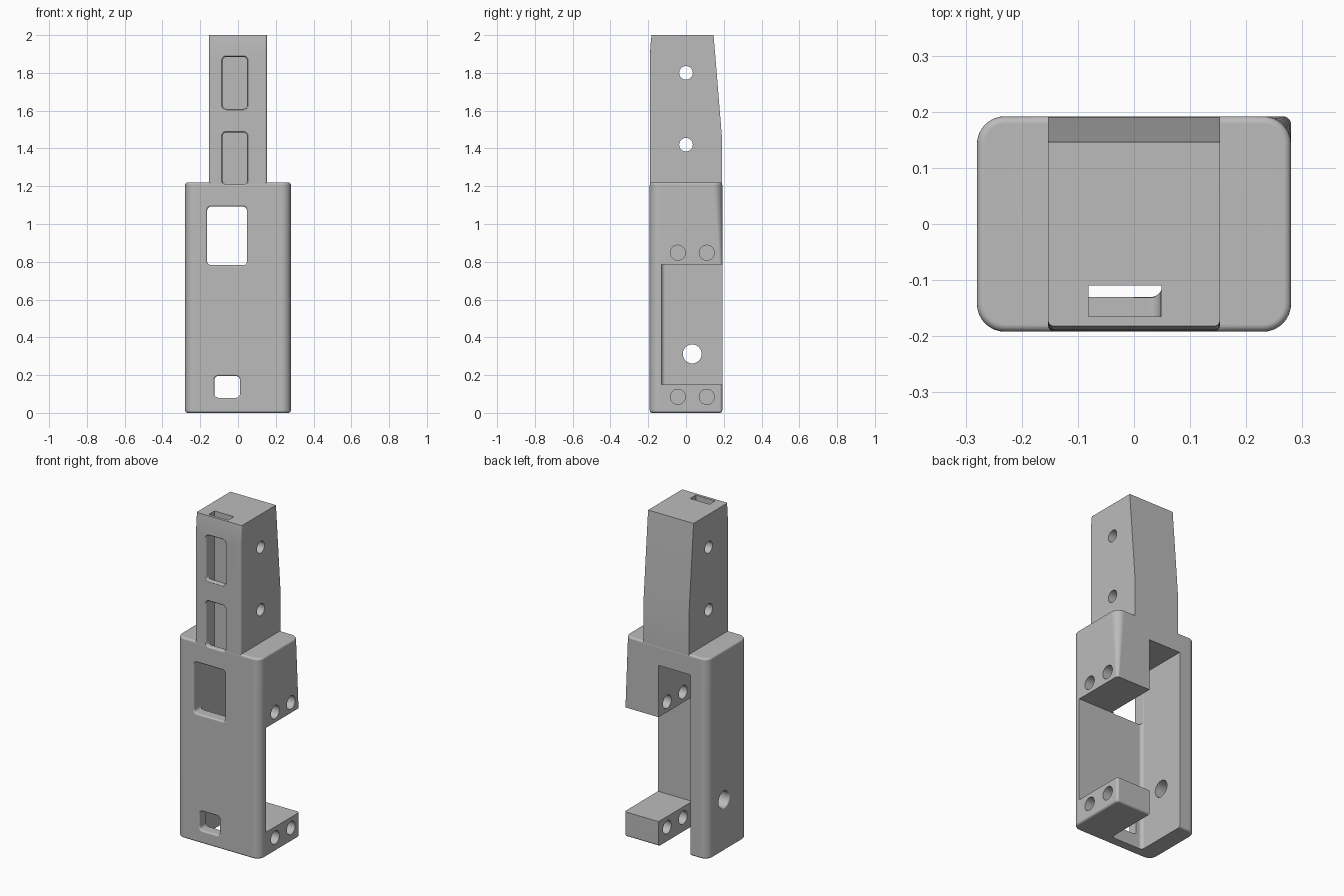
import bpy, bmesh
from math import sin, cos, pi, radians

cube = bpy.data.objects.get("Cube")
if cube:
    bpy.data.objects.remove(cube, do_unlink=True)

grey = bpy.data.materials.new("plain grey")
grey.use_nodes = True
COLOUR = (0.5, 0.5, 0.5, 1)
grey.diffuse_color = COLOUR
grey.node_tree.nodes["Principled BSDF"].inputs["Base Color"].default_value = COLOUR

STEPS = 8
AXES = {"x": lambda p, u, v: (p, u, v),
        "y": lambda p, u, v: (u, p, v),
        "z": lambda p, u, v: (u, v, p)}


def ring(rect, radii, grow=0.0):
    """Rounded rectangle; corner radii in order low-low, high-low, high-high, low-high."""
    u0, u1, v0, v1 = rect
    u0, u1, v0, v1 = u0 - grow, u1 + grow, v0 - grow, v1 + grow
    corners = ((u0, v0, 1, 1), (u1, v0, -1, 1), (u1, v1, -1, -1), (u0, v1, 1, -1))
    points = []
    for i, ((u, v, su, sv), r) in enumerate(zip(corners, radii)):
        if r == 0:
            points.append((u, v))
            continue
        r = max(r + grow, 0.001)
        for k in range(STEPS + 1):
            a = pi + (i + k / STEPS) * pi / 2
            points.append((u + su * r + r * cos(a), v + sv * r + r * sin(a)))
    return points


def loft(name, axis, layers):
    """Closed solid through (position, ring) layers."""
    bm = bmesh.new()
    loops = [[bm.verts.new(AXES[axis](p, u, v)) for u, v in pts] for p, pts in layers]
    n = len(loops[0])
    for a, b in zip(loops, loops[1:]):
        for i in range(n):
            j = (i + 1) % n
            bm.faces.new((a[i], a[j], b[j], b[i]))
    bm.faces.new(loops[0])
    bm.faces.new(loops[-1])
    bmesh.ops.recalc_face_normals(bm, faces=bm.faces)
    mesh = bpy.data.meshes.new(name)
    bm.to_mesh(mesh)
    bm.free()
    mesh.materials.append(grey)
    obj = bpy.data.objects.new(name, mesh)
    bpy.context.collection.objects.link(obj)
    return obj


def prism(name, axis, start, end, rect, radii=(0, 0, 0, 0)):
    pts = ring(rect, radii)
    return loft(name, axis, [(start, pts), (end, pts)])


def hole(name, axis, start, end, u, v, r):
    return prism(name, axis, start, end, (u - r, u + r, v - r, v + r), (r,) * 4)


def flared(name, axis, face, end, rect, r, lip):
    """Cutter whose mouth at the given face has a rounded lip."""
    layers = [(face - 0.1, ring(rect, (r,) * 4, lip))]
    for k in range(5):
        a = k / 4 * pi / 2
        layers.append((face + lip * (1 - cos(a)), ring(rect, (r,) * 4, lip * (1 - sin(a)))))
    layers.append((end, ring(rect, (r,) * 4)))
    return loft(name, axis, layers)


def combine(target, other, operation):
    mod = target.modifiers.new(other.name, "BOOLEAN")
    mod.operation, mod.solver, mod.object = operation, "EXACT", other
    bpy.context.view_layer.objects.active = target
    bpy.ops.object.modifier_apply(modifier=mod.name)
    bpy.data.objects.remove(other, do_unlink=True)


# Main body: rounded block with soft rims; one back corner sharpens downward
BODY = (-0.28, 0.28, -0.192, 0.192)
TOP, RIM = 1.22, 0.013
sharp, soft = (0.05, 0.05, 0.015, 0.05), (0.05,) * 4
arc = [(RIM * (1 - sin(k * pi / 8)), -RIM * (1 - cos(k * pi / 8))) for k in range(5)]
arc = [(d, g) for d, g in ((RIM * (1 - sin(k * pi / 8)), RIM * (cos(k * pi / 8) - 1))
                           for k in range(4, -1, -1))]
layers = [(d, ring(BODY, sharp, -RIM + RIM * sin(k * pi / 8)))
          for k in range(5) for d in [RIM * (1 - cos(k * pi / 8))]]
layers.append((0.78, ring(BODY, sharp)))
layers += [(TOP - d, ring(BODY, soft, -RIM + RIM * sin(k * pi / 8)))
           for k in range(4, -1, -1) for d in [RIM * (1 - cos(k * pi / 8))]]
housing = loft("housing", "z", layers)

# Tower: narrow block with a tapered back and slightly rolled front top
tower_sections = ((1.15, -0.191, 0.191), (1.45, -0.191, 0.191), (1.88, -0.191, 0.156),
                  (1.95, -0.188, 0.15), (2.0, -0.182, 0.146))
tower = loft("tower", "z", [(z, ring((-0.153, 0.153, y0, y1), (0.01, 0.01, 0, 0)))
                            for z, y0, y1 in tower_sections])
combine(housing, tower, "UNION")

# Rear channel, side opening and the slot running down the tower
cutters = [
    prism("rear_channel", "z", -0.1, 1.1, (-0.165, 0.05, -0.13, 0.4), (0.02, 0.02, 0, 0)),
    prism("side_opening", "x", 0.0, 0.5, (-0.131, 0.5, 0.15, 0.785)),
    prism("tower_slot", "z", 1.05, 2.1, (-0.081, 0.049, -0.165, -0.11)),
]

# Front windows
windows = (("upper_window", (-0.081, 0.048, 1.61, 1.885), -0.14),
           ("lower_window", (-0.081, 0.048, 1.21, 1.485), -0.14),
           ("body_window", (-0.163, 0.047, 0.782, 1.092), -0.09),
           ("base_window", (-0.125, 0.01, 0.08, 0.195), -0.09))
for name, rect, end in windows:
    cutters.append(flared(name, "y", -0.192, end, rect, 0.02, 0.01))

# Screw holes in the tower, the tabs and the side wall
for z in (1.42, 1.8):
    cutters.append(hole("tower_hole", "x", -0.4, 0.4, 0.0, z, 0.036))
for z in (0.085, 0.848):
    for y in (-0.043, 0.11):
        cutters.append(hole("tab_hole", "x", 0.0, 0.4, y, z, 0.04))
cutters.append(flared("wall_hole", "x", -0.28, -0.1, (-0.017, 0.083, 0.262, 0.362), 0.05, 0.008))

for cutter in cutters:
    combine(housing, cutter, "DIFFERENCE")

# Smooth the fillets while keeping flat faces flat
for o in bpy.context.selected_objects:
    o.select_set(False)
housing.select_set(True)
bpy.context.view_layer.objects.active = housing
bpy.ops.object.shade_smooth_by_angle(angle=radians(28))
weighted = housing.modifiers.new("even_shading", "WEIGHTED_NORMAL")
weighted.keep_sharp = True
